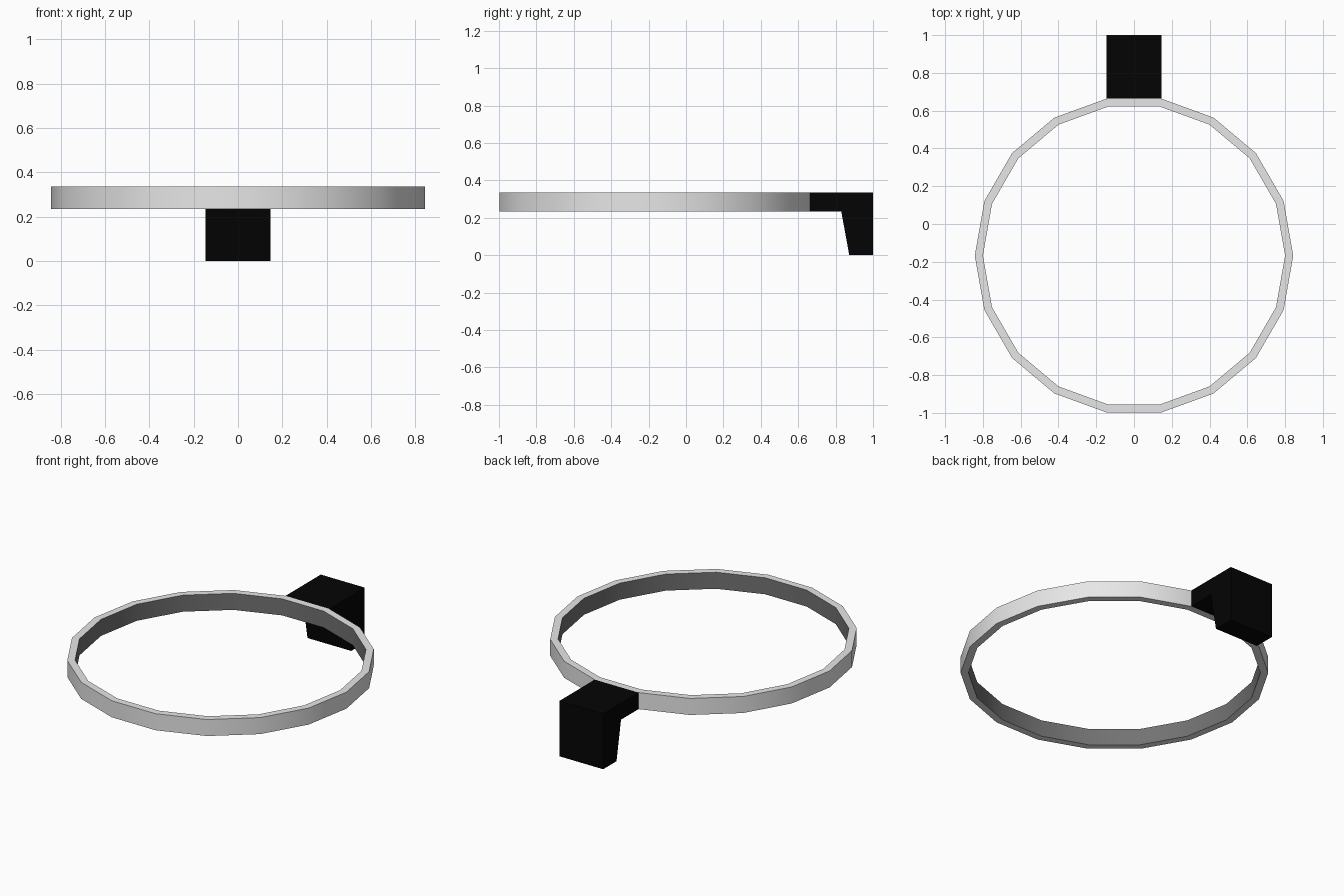
import bpy, bmesh, math

if "Cube" in bpy.data.objects:
    bpy.data.objects.remove(bpy.data.objects["Cube"])

SIDES, R_OUT, R_IN = 18, 0.843, 0.800
CY, Z0, Z1 = -0.167, 0.235, 0.335
HALF_W = R_OUT * math.sin(math.pi / SIDES)          # half of one ring facet
FACE_Y = CY + R_OUT * math.cos(math.pi / SIDES)     # back facet of the ring


def material(name, rgb):
    m = bpy.data.materials.new(name)
    m.diffuse_color = (*rgb, 1)
    m.use_nodes = True
    m.node_tree.nodes["Principled BSDF"].inputs["Base Color"].default_value = m.diffuse_color
    return m


def make_object(name, bm, *mats):
    bmesh.ops.recalc_face_normals(bm, faces=bm.faces)
    me = bpy.data.meshes.new(name)
    bm.to_mesh(me)
    bm.free()
    for mat in mats:
        me.materials.append(mat)
    ob = bpy.data.objects.new(name, me)
    bpy.context.collection.objects.link(ob)
    return ob


# Hoop: rectangular section swept round 18 sides, inner wall in dark grey
bm = bmesh.new()
section = [(R_OUT, Z0), (R_OUT, Z1), (R_IN, Z1), (R_IN, Z0)]
rings = []
for i in range(SIDES):
    a = 2 * math.pi * i / SIDES
    rings.append([bm.verts.new((r * math.cos(a), CY + r * math.sin(a), z)) for r, z in section])
for i in range(SIDES):
    p, q = rings[i], rings[(i + 1) % SIDES]
    for k in range(4):
        n = (k + 1) % 4
        f = bm.faces.new((p[k], q[k], q[n], p[n]))
        f.material_index = 1 if k == 2 else 0
hoop = make_object("hoop", bm, material("light grey metal", (0.8, 0.8, 0.8)),
                   material("dark grey lining", (0.17, 0.17, 0.17)))
bpy.context.view_layer.objects.active = hoop
hoop.select_set(True)
bpy.ops.object.shade_smooth_by_angle(angle=math.radians(30))

# Bracket: L-shaped side profile extruded across one facet width
bm = bmesh.new()
profile = [(FACE_Y, Z0), (0.83, Z0), (0.873, 0), (1, 0), (1, Z1), (FACE_Y, Z1)]
face = bm.faces.new([bm.verts.new((-HALF_W, y, z)) for y, z in profile])
ext = bmesh.ops.extrude_face_region(bm, geom=[face])
bmesh.ops.translate(bm, vec=(2 * HALF_W, 0, 0),
                    verts=[v for v in ext["geom"] if isinstance(v, bmesh.types.BMVert)])
make_object("mounting_bracket", bm, material("black", (0.0012, 0.0012, 0.0012)))
